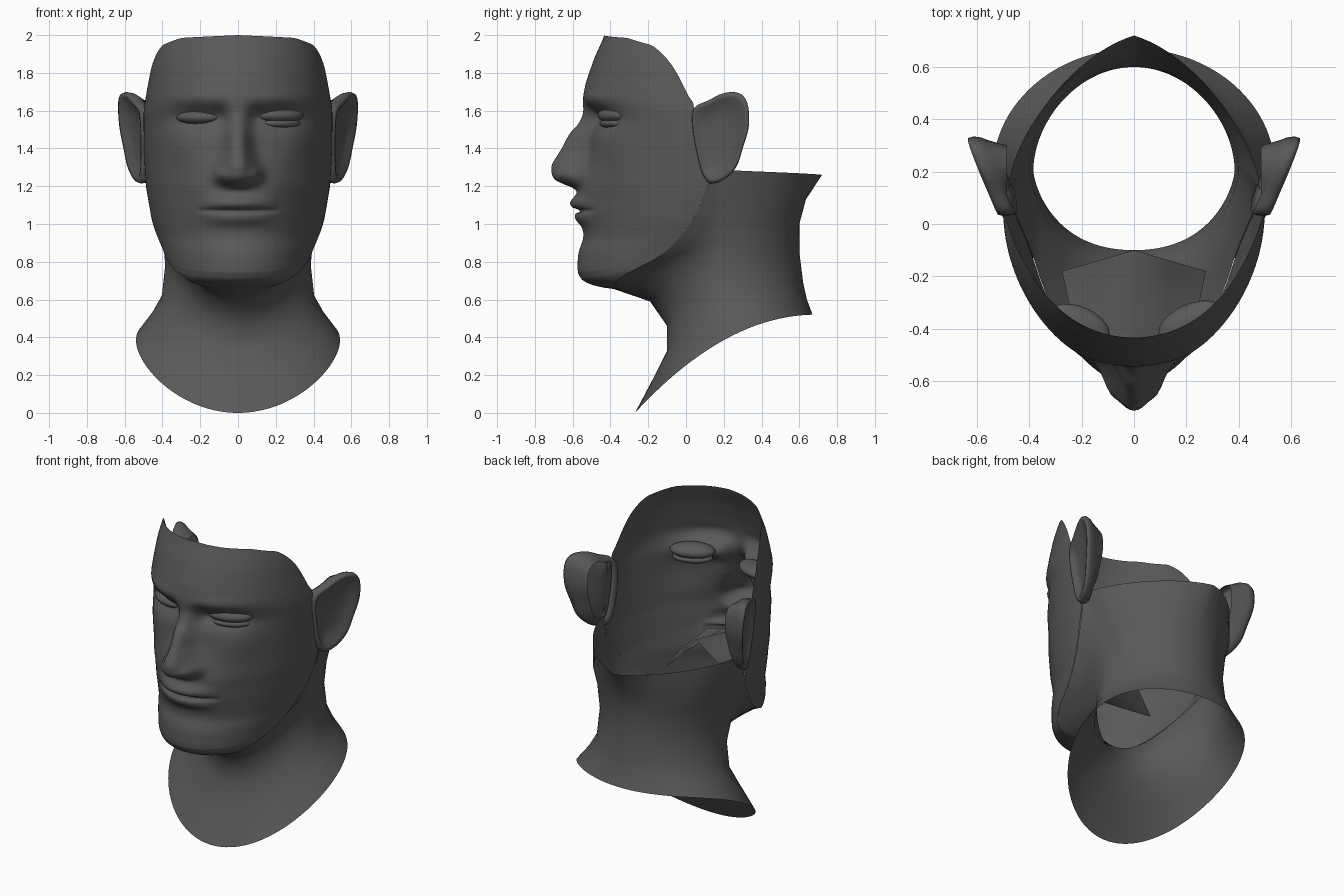
import bpy, bmesh, math
from mathutils import Vector, Matrix

if "Cube" in bpy.data.objects:
    bpy.data.objects.remove(bpy.data.objects["Cube"])

mat = bpy.data.materials.new("dark_grey")
mat.diffuse_color = (0.1, 0.1, 0.1, 1)
mat.use_nodes = True
mat.node_tree.nodes["Principled BSDF"].inputs["Base Color"].default_value = mat.diffuse_color


def interp(t, pts):
    if t <= pts[0][0]:
        return pts[0][1]
    for (a, p), (b, q) in zip(pts, pts[1:]):
        if t <= b:
            return p + (q - p) * (t - a) / (b - a)
    return pts[-1][1]


def soft(t, pts, r=0.015):
    return sum(interp(t + k * r, pts) for k in (-1, -.5, 0, .5, 1)) / 5


def bump(x, z, cx, cz, rx, rz):
    return math.exp(-((x - cx) / rx) ** 2 - ((z - cz) / rz) ** 2)


def grid(name, rows, closed=False, cap=False):
    """Skin a list of point rows into a smooth surface."""
    bm = bmesh.new()
    vs = [[bm.verts.new(p) for p in r] for r in rows]
    n = len(rows[0])
    for a, b in zip(vs, vs[1:]):
        for i in range(n if closed else n - 1):
            j = (i + 1) % n
            bm.faces.new((a[i], a[j], b[j], b[i]))
    if cap:
        bm.faces.new(vs[-1])
    return finish(name, bm)


def finish(name, bm):
    me = bpy.data.meshes.new(name)
    bm.to_mesh(me)
    bm.free()
    me.materials.append(mat)
    for p in me.polygons:
        p.use_smooth = True
    ob = bpy.data.objects.new(name, me)
    bpy.context.collection.objects.link(ob)
    return ob


# Face mask: horizontal half ellipses driven by profile curves
FRONT = [(.645, -.28), (.655, -.40), (.67, -.48), (.70, -.55), (.75, -.577), (.85, -.57),
         (.93, -.54), (1.0, -.55), (1.07, -.57), (1.2, -.575), (1.3, -.545), (1.4, -.52),
         (1.55, -.505), (1.61, -.525), (1.66, -.548), (1.75, -.53), (1.88, -.485), (2, -.43)]
WIDTH = [(.65, .33), (.75, .37), (.85, .40), (1, .455), (1.2, .488), (1.4, .50),
         (1.6, .50), (1.85, .46), (1.95, .435), (2, .42)]
BACK = [(.65, -.2), (.75, -.06), (.87, .02), (1, .09), (1.2, .13), (1.4, .10), (1.62, .04), (1.8, .015), (1.9, 0)]
TOP = [(0, 2), (.5, 1.985), (.75, 1.945), (.85, 1.89), (.93, 1.80), (1, 1.62)]
JAW = [(0, .645), (.1, .648), (.3, .662), (.5, .69), (.7, .75), (.85, .82), (.93, .95), (1, 1.29)]
NOSE = [(1.18, 0), (1.2, .04), (1.22, .11), (1.25, .15), (1.31, .172), (1.38, .145),
        (1.48, .105), (1.52, .07), (1.6, .022), (1.66, 0)]
NOSE_W = [(1.2, .10), (1.25, .10), (1.32, .085), (1.4, .067), (1.5, .06), (1.62, .06)]


def relief(x, z):
    """Forward offset of nose, eye sockets, cheeks and lips."""
    a = abs(x)
    d = soft(z - a * a, NOSE, .015) * math.exp(-(a / interp(z, NOSE_W)) ** 2.5)
    d += .04 * bump(a, z, .095, 1.265, .033, .04)
    d -= .045 * bump(a, z, .21, 1.56, .12, .055)
    d -= .025 * bump(a, z, .10, 1.57, .04, .05)
    d += .01 * bump(a, z, .22, 1.67, .12, .04)
    d += .02 * bump(a, z, .30, 1.42, .12, .10)
    d -= .02 * bump(a, z, .33, 1.12, .10, .16)
    m = max(0, 1 - (a / .22) ** 2) ** 1.3
    d += m * (.042 * math.exp(-((z - 1.11) / .038) ** 2) + .028 * math.exp(-((z - 1.03) / .036) ** 2))
    return d - .035 * m ** .6 * math.exp(-((z - 1.07) / .010) ** 2)


def face_point(u, v):
    zb, zt = soft(abs(u), JAW, .03), soft(abs(u), TOP, .03)
    z = zb + (zt - zb) * v
    th = u * math.pi / 2
    zf = z - .5 * min(zb - .645, .15) * max(0, 1 - (z - zb) / .25)   # rounds the jaw edge
    yb = soft(z, BACK, .04)
    y = yb + (soft(zf, FRONT, .012 if zf < .75 else .025) - yb) * math.cos(th)
    x = soft(z, WIDTH, .03) * math.sin(th)
    return Vector((x, y - relief(x, z), z))


NU, NV = 104, 130
grid("face", [[face_point(2 * i / NU - 1, (j / NV) ** 1.25) for i in range(NU + 1)] for j in range(NV + 1)])

# Neck: open tube; each ring = front (y, z), side (y, z, half width), back (y, z)
RINGS = [((-.27, 0), (.2, .385, .54), (.67, .52)),
         ((-.18, .17), (.2, .49, .465), (.64, .60)),
         ((-.10, .33), (.2, .60, .405), (.62, .69)),
         ((-.10, .46), (.2, .78, .385), (.60, .85)),
         ((-.19, .59), (.2, .95, .40), (.60, 1.0)),
         ((-.24, .62), (.16, 1.12, .44), (.635, 1.13)),
         ((-.28, .645), (.12, 1.28, .48), (.72, 1.26))]


def harmonic(f, s, b, t):
    return (f + b + 2 * s) / 4 + (f - b) / 2 * math.cos(t) + ((f + b) / 4 - s / 2) * math.cos(2 * t)


N = 104
Q = N // 4


def ring(f, s, b):
    ts = [2 * math.pi * i / N for i in range(N)]
    return [Vector((s[2] * math.sin(t), harmonic(f[0], s[0], b[0], t), harmonic(f[1], s[1], b[1], t)))
            for t in ts]


rings = [ring(*r) for r in RINGS]
for i in range(-N // 2, N // 2):
    t = abs(i) / N * 2 * math.pi
    if abs(i) <= Q:
        # the front of the upper rim runs out under the jaw to the face edge
        for k in (2, 3, 4):
            rings[k][i].x *= 1 - .07 * math.sin(2 * t)
        edge = face_point(i / Q, .008)
        rings[6][i] = Vector((edge.x * .993, edge.y + .003, edge.z))
        rings[5][i] = (rings[4][i] + rings[6][i]) / 2
    else:
        # the back of the upper rim is nearly level and slightly pointed
        rings[6][i].z = 1.29 - .03 * (abs(i) - Q) / Q
        rings[6][i].y += .07 * math.sin(2 * t)
        rings[5][i].z = 1.12 + .01 * (abs(i) - Q) / Q
grid("neck", rings, closed=True)

# Ears: rolled rim around a shallow bowl, wedge shaped behind
EAR = [(.04, 1.61), (.12, 1.655), (.20, 1.693), (.28, 1.693), (.325, 1.64), (.333, 1.52), (.30, 1.40),
       (.265, 1.30), (.20, 1.235), (.13, 1.215), (.09, 1.26), (.06, 1.36), (.035, 1.50)]


def spline(pts, k=4):
    out = []
    n = len(pts)
    for i in range(n):
        p = [Vector(pts[(i + d) % n]) for d in (-1, 0, 1, 2)]
        for s in range(k):
            t = s / k
            out.append(.5 * (2 * p[1] + (p[2] - p[0]) * t + (2 * p[0] - 5 * p[1] + 4 * p[2] - p[3]) * t * t
                             + (3 * p[1] - p[0] - 3 * p[2] + p[3]) * t ** 3))
    return out


outline = spline(EAR)
mid = Vector((.16, 1.46))
for side, label in ((-1, "left"), (1, "right")):
    loops = []
    for scale, dx in ((.8, None), (.92, -.055), (.975, -.035), (1, -.008), (.97, .014), (.88, .012),
                      (.75, -.008), (.4, -.018)):
        loop = []
        for p in outline:
            q = mid + (p - mid) * scale
            x = .485 if dx is None else .497 + .39 * (q.x - .04) + .08 * (q.y - 1.45) + dx
            loop.append((side * x, q.x, q.y))
        loops.append(loop)
    grid(label + "_ear", loops, closed=True, cap=True)


# Eyes: an open eyeball on one side, closed lids on the other
def ellipsoid(name, loc, radii, turn):
    bm = bmesh.new()
    m = Matrix.Translation(loc) @ Matrix.Rotation(turn, 4, 'Z') @ Matrix.Diagonal((*radii, 1))
    bmesh.ops.create_uvsphere(bm, u_segments=24, v_segments=14, radius=1, matrix=m)
    finish(name, bm)


ellipsoid("open_eye", (-.21, -.386, 1.565), (.125, .07, .04), -.42)
ellipsoid("upper_lid", (.22, -.38, 1.575), (.135, .075, .044), .42)
ellipsoid("lower_lid", (.22, -.38, 1.532), (.12, .067, .03), .42)

# Mouth pocket: folded sheet behind the lips
grid("mouth_pocket", [[(-w, ye, ze), (-w / 2, (ye + yc) / 2, (ze + zc) / 2), (0, yc, zc),
                       (w / 2, (ye + yc) / 2, (ze + zc) / 2), (w, ye, ze)]
                      for w, ye, ze, yc, zc in ((.17, -.46, 1.06, -.54, 1.07), (.25, -.30, .96, -.33, 1.12),
                                                (.275, -.18, .885, -.10, 1.17))])
